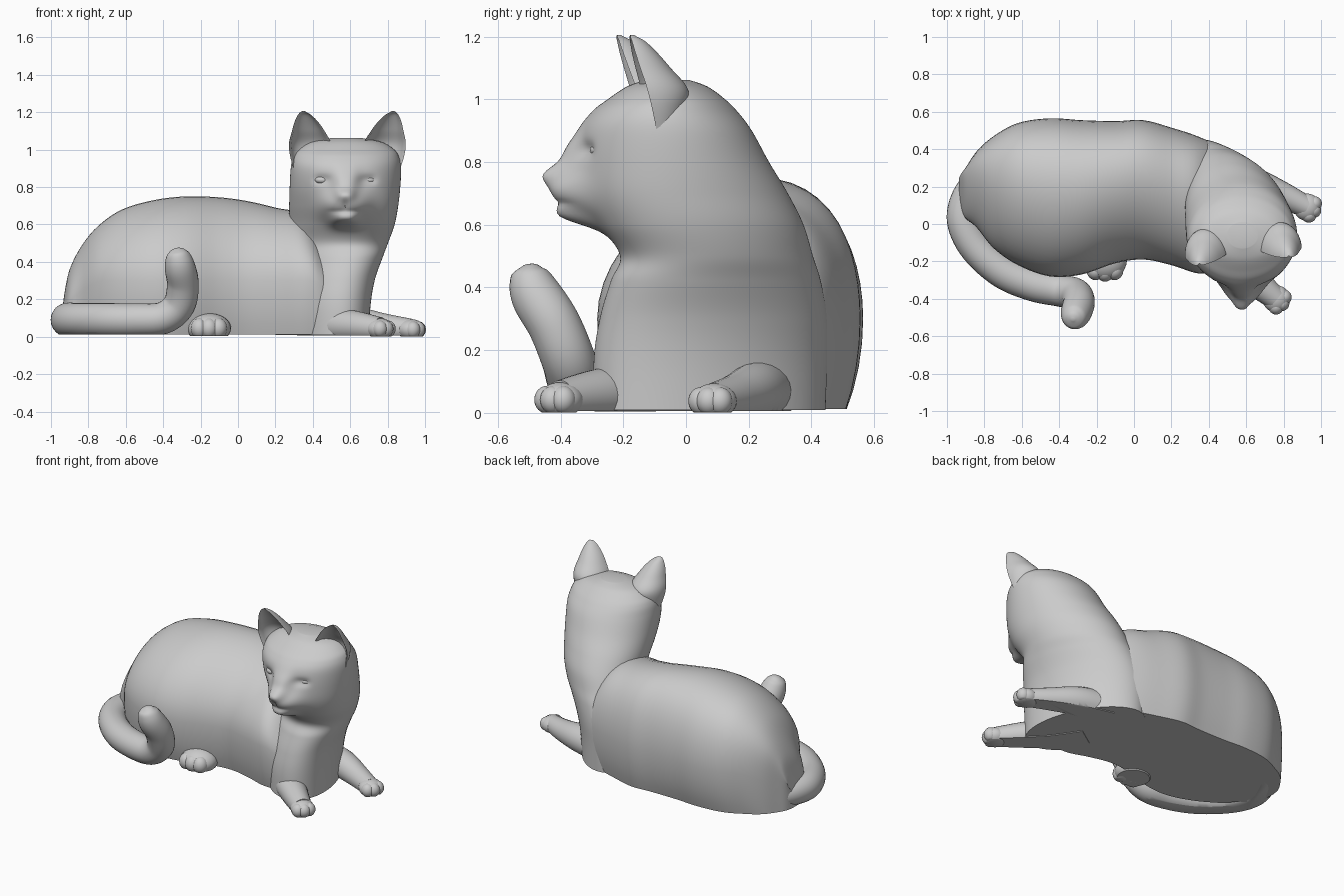
import bpy, bmesh
from math import sin, cos, pi, exp, radians
from mathutils import Vector, Matrix

old = bpy.data.objects.get("Cube")
if old:
    bpy.data.objects.remove(old, do_unlink=True)

grey = bpy.data.materials.new("stone_grey")
grey.use_nodes = True
grey.diffuse_color = (0.6, 0.6, 0.6, 1)
grey.node_tree.nodes["Principled BSDF"].inputs["Base Color"].default_value = (0.6, 0.6, 0.6, 1)

FACE_X = 0.573


def spline(keys, steps):
    """Catmull-Rom resampling of rows of numbers."""
    out = []
    last = len(keys) - 1
    for i in range(last):
        p = [keys[max(0, min(last, i + k))] for k in (-1, 0, 1, 2)]
        for s in range(steps):
            t = s / steps
            out.append([b + 0.5 * t * (c - a + t * (2*a - 5*b + 4*c - d + t * (3*(b - c) + d - a)))
                        for a, b, c, d in zip(*p)])
    return out + [list(keys[-1])]


def circle(n):
    return [(cos(2*pi*i/n), sin(2*pi*i/n)) for i in range(n)]


def loft(bm, rings):
    """Closed skin over a list of equal rings."""
    rows = [[bm.verts.new(p) for p in r] for r in rings]
    n = len(rows[0])
    faces = [bm.faces.new((a[i], a[(i + 1) % n], b[(i + 1) % n], b[i]))
             for a, b in zip(rows, rows[1:]) for i in range(n)]
    faces += [bm.faces.new(rows[0]), bm.faces.new(rows[-1])]
    bmesh.ops.recalc_face_normals(bm, faces=faces)


def tube(bm, keys):
    """Tapered tube along a path: x, y, z, radius. The frame is carried along without twist."""
    pts = spline(keys, 6)
    rings = []
    up = Vector((0, 0, 1))
    for i, p in enumerate(pts):
        d = (Vector(pts[min(i + 1, len(pts) - 1)][:3]) - Vector(pts[max(i - 1, 0)][:3])).normalized()
        up = (up - d * up.dot(d)).normalized()
        side = d.cross(up)
        rings.append([Vector(p[:3]) + (side*c + up*s) * p[3] for c, s in circle(24)])
    loft(bm, rings)


def ball(bm, centre, radii):
    m = Matrix.Translation(centre) @ Matrix.Diagonal((*radii, 1))
    bmesh.ops.create_uvsphere(bm, u_segments=24, v_segments=16, radius=1, matrix=m)


def make(name, bm, floor=0.0):
    """Cut the flat base, then link, colour and smooth the part."""
    cut = bmesh.ops.bisect_plane(bm, geom=bm.verts[:] + bm.edges[:] + bm.faces[:],
                                 plane_co=(0, 0, floor), plane_no=(0, 0, -1), clear_outer=True)
    edges = [e for e in cut["geom_cut"] if isinstance(e, bmesh.types.BMEdge)]
    if edges:
        bmesh.ops.holes_fill(bm, edges=edges, sides=0)
    me = bpy.data.meshes.new(name)
    bm.to_mesh(me)
    bm.free()
    me.materials.append(grey)
    ob = bpy.data.objects.new(name, me)
    bpy.context.collection.objects.link(ob)
    bpy.ops.object.select_all(action='DESELECT')
    ob.select_set(True)
    bpy.context.view_layer.objects.active = ob
    bpy.ops.object.shade_smooth_by_angle(angle=radians(50))


# Trunk: x, front y, back y, top z
trunk = [(-.935, .13, .2, .18), (-.925, .08, .25, .25), (-.9, .03, .30, .36), (-.84, -.02, .39, .48),
         (-.75, -.13, .47, .59), (-.62, -.22, .54, .68), (-.45, -.28, .565, .73),
         (-.28, -.27, .555, .75), (-.1, -.21, .55, .745), (.05, -.19, .555, .725),
         (.2, -.22, .515, .69), (.35, -.265, .465, .65), (.47, -.24, .40, .5), (.55, -.15, .28, .38)]
rings = []
for x, y0, y1, top in spline(trunk, 5):
    mid = min(.3, top * .5)
    rings.append([(x, (y0 + y1)/2 + c*(y1 - y0)/2 + .08*max(s, 0)**2,
                   mid + s*(top - mid if s > 0 else .6)) for c, s in circle(48)])
bm = bmesh.new()
loft(bm, rings)
make("trunk", bm, .012)

# Chest, neck and head in one skin: z, centre x, front y, back y, half width, shear
column = [(-.1, .45, -.29, .44, .22, .28), (.15, .45, -.295, .45, .235, .28),
          (.3, .47, -.275, .45, .24, .28), (.42, .505, -.24, .43, .25, .28),
          (.5, .53, -.21, .405, .26, .26), (.6, .555, -.27, .375, .275, .2),
          (.7, .565, -.32, .325, .288, .14), (.8, .572, -.34, .265, .295, .06),
          (.9, .577, -.335, .21, .295, 0), (.96, .578, -.30, .165, .283, 0),
          (1.0, .58, -.25, .125, .255, 0), (1.04, .58, -.19, .07, .19, 0), (1.062, .58, -.13, .01, .08, 0)]
# Face modelling: offset from the centre line, z, pull, spread across, spread up
pulls = [(0, .70, .105, .125, .075), (0, .625, .08, .075, .036), (0, .76, .045, .05, .035),
         (0, .82, .045, .07, .07), (0, .70, -.012, .01, .025), (-.045, .67, -.007, .045, .009),
         (.045, .67, -.007, .045, .009), (-.12, .838, -.016, .045, .026), (.12, .838, -.016, .045, .026)]
rings = []
for z, cx, y0, y1, rx, shear in spline(column, 11):
    cy, ry = (y0 + y1)/2, (y1 - y0)/2
    ring = []
    for c, s in circle(144):
        x, y = cx + rx*c - shear*ry*s, cy + ry*s
        if s < 0:
            y -= sum(amount * exp(-abs((x - FACE_X - u)/across)**3 - ((z - h)/up)**2)
                     for u, h, amount, across, up in pulls)
        ring.append((x, y, z))
    rings.append(ring)
bm = bmesh.new()
loft(bm, rings)
make("chest_neck_and_head", bm, .01)

# Ears as hollow half shells open to the front: z, offset, rim y, half width, depth
ear = [(.82, .18, .05, .08, .04), (.95, .194, .02, .108, .11), (1.03, .2, 0, .113, .14),
       (1.1, .212, -.022, .087, .105), (1.15, .224, -.037, .062, .075),
       (1.185, .234, -.046, .036, .046), (1.2, .24, -.05, .017, .022), (1.206, .24, -.047, .006, .01)]
turn = Matrix.Translation((.585, -.15, 0)) @ Matrix.Rotation(radians(5), 4, 'Z')
for side, label in ((-1, "right"), (1, "left")):
    rings = []
    for z, u, rim, rx, ry in spline(ear, 5):
        rings.append([turn @ Vector((side*u + rx*c*(1 if s >= 0 else .9),
                                     rim + ry*(s if s >= 0 else -.6*s), z)) for c, s in circle(40)])
    bm = bmesh.new()
    loft(bm, rings)
    make(label + "_ear", bm)

    # Eye
    bm = bmesh.new()
    ball(bm, (FACE_X + side*.12, -.279, .838), (.042, .028, .022))
    make(label + "_eye", bm)

# Front legs with softly toed paws
legs = {"right": [(.38, .0, .07, .1), (.5, -.17, .065, .095), (.64, -.3, .055, .08), (.76, -.4, .042, .062)],
        "left": [(.42, .26, .07, .1), (.62, .22, .07, .09), (.79, .155, .05, .072), (.925, .09, .038, .058)]}
for label, path in legs.items():
    bm = bmesh.new()
    tube(bm, path)
    make(label + "_front_leg", bm, .006)
    tip = Vector(path[-1][:3])
    ahead = (tip - Vector(path[-2][:3])).normalized()
    ahead.z = 0
    across = Vector((-ahead.y, ahead.x, 0)).normalized()
    bm = bmesh.new()
    ball(bm, tip, (.073, .073, .056))
    for k in (-1, 0, 1):
        ball(bm, tip + ahead*(.04 - .012*abs(k)) + across*.034*k, (.04, .04, .044))
    make(label + "_front_paw", bm, .002)

# Hind paw under the belly
bm = bmesh.new()
ball(bm, (-.155, -.19, .045), (.118, .11, .08))
for k in (-1, 0, 1):
    ball(bm, (-.155 + .05*k, -.258 + .008*abs(k), .045), (.048, .05, .055))
make("hind_paw", bm, .005)

# Tail wrapped round the haunch with a raised tip
bm = bmesh.new()
tube(bm, [(-.74, .34, .09, .07), (-.84, .22, .09, .083), (-.9, .11, .09, .088), (-.905, .0, .09, .092),
          (-.84, -.13, .09, .09), (-.7, -.255, .09, .09), (-.54, -.325, .09, .088), (-.4, -.355, .1, .086),
          (-.315, -.375, .17, .086), (-.295, -.42, .28, .085), (-.31, -.475, .37, .082),
          (-.32, -.5, .43, .066), (-.325, -.508, .46, .04), (-.327, -.512, .472, .008)])
make("tail", bm, .012)
